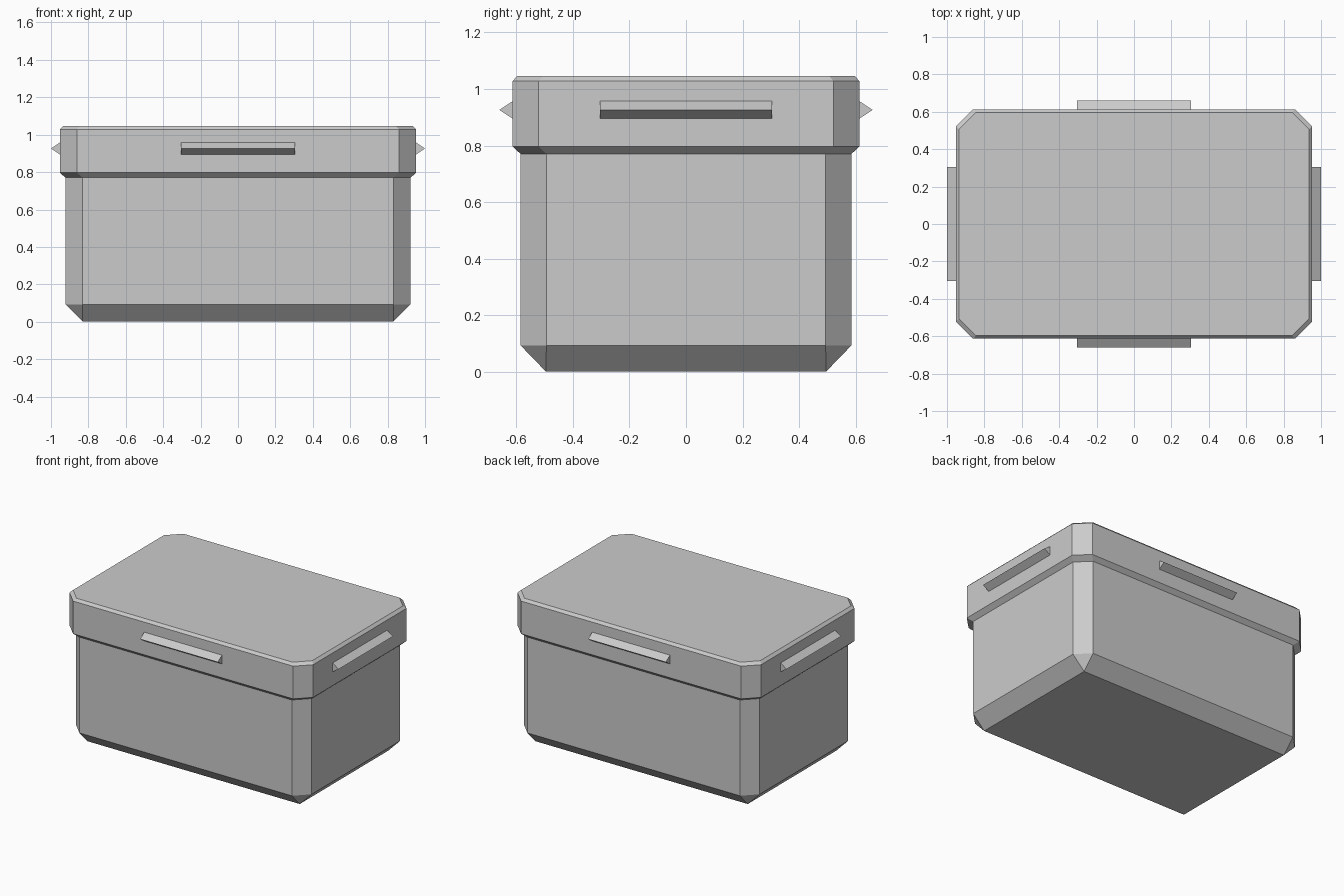
import bpy
import bmesh
from math import pi
from mathutils import Matrix

if "Cube" in bpy.data.objects:
    bpy.data.objects.remove(bpy.data.objects["Cube"], do_unlink=True)

grey = bpy.data.materials.new("plain grey")
grey.use_nodes = True
colour = (0.6, 0.6, 0.6, 1)
grey.diffuse_color = colour
grey.node_tree.nodes["Principled BSDF"].inputs["Base Color"].default_value = colour


def finish(name, bm):
    bmesh.ops.remove_doubles(bm, verts=bm.verts, dist=0.0001)
    bmesh.ops.recalc_face_normals(bm, faces=bm.faces)
    mesh = bpy.data.meshes.new(name)
    bm.to_mesh(mesh)
    bm.free()
    mesh.materials.append(grey)
    obj = bpy.data.objects.new(name, mesh)
    bpy.context.collection.objects.link(obj)
    return obj


def ring(bm, hx, hy, cut, z):
    """Rectangle with cut corners; a zero cut gives a plain rectangle."""
    points = []
    for sx, sy in ((1, 1), (-1, 1), (-1, -1), (1, -1)):
        pair = [(sx * hx, sy * (hy - cut)), (sx * (hx - cut), sy * hy)]
        if sx * sy < 0:
            pair.reverse()
        points += pair if cut else pair[:1]
    return [bm.verts.new((x, y, z)) for x, y in points]


def skin(bm, a, b):
    """Join two rings of eight."""
    for i in range(8):
        j = (i + 1) % 8
        bm.faces.new((a[i], a[j], b[j], b[i]))


# Body: straight cut-corner walls, bevelled in to a rectangular base
bm = bmesh.new()
base = ring(bm, 0.83, 0.495, 0, 0)
low = ring(bm, 0.922, 0.585, 0.091, 0.093)
rim = ring(bm, 0.922, 0.585, 0.091, 0.77)
skin(bm, low, rim)
bm.faces.new(base[::-1])
for i in range(4):
    n = (i + 1) % 4
    bm.faces.new((base[i], low[2 * i], low[2 * i + 1]))
    bm.faces.new((base[i], low[2 * i + 1], low[2 * n], base[n]))
finish("box_body", bm)

# Lid: flared underside, upright wall and narrow top bevel
bm = bmesh.new()
rings = [ring(bm, *r) for r in (
    (0.922, 0.585, 0.091, 0.77),
    (0.953, 0.613, 0.092, 0.797),
    (0.953, 0.613, 0.092, 1.028),
    (0.935, 0.597, 0.09, 1.046))]
for a, b in zip(rings, rings[1:]):
    skin(bm, a, b)
bm.faces.new(rings[-1])
finish("lid", bm)

# Handles: a triangular ridge centred on each lid wall
for name, angle, wall in (("front_handle", 0, 0.613), ("back_handle", pi, 0.613),
                          ("left_handle", pi / 2, 0.953), ("right_handle", -pi / 2, 0.953)):
    bm = bmesh.new()
    ends = [[bm.verts.new((x, -wall - out, z)) for out, z in
             ((0, 0.895), (0.047, 0.926), (0, 0.957))] for x in (-0.304, 0.304)]
    for end in ends:
        bm.faces.new(end)
    for i in (0, 1):
        bm.faces.new((ends[0][i], ends[1][i], ends[1][i + 1], ends[0][i + 1]))
    bmesh.ops.rotate(bm, verts=bm.verts, cent=(0, 0, 0), matrix=Matrix.Rotation(angle, 3, "Z"))
    finish(name, bm)
